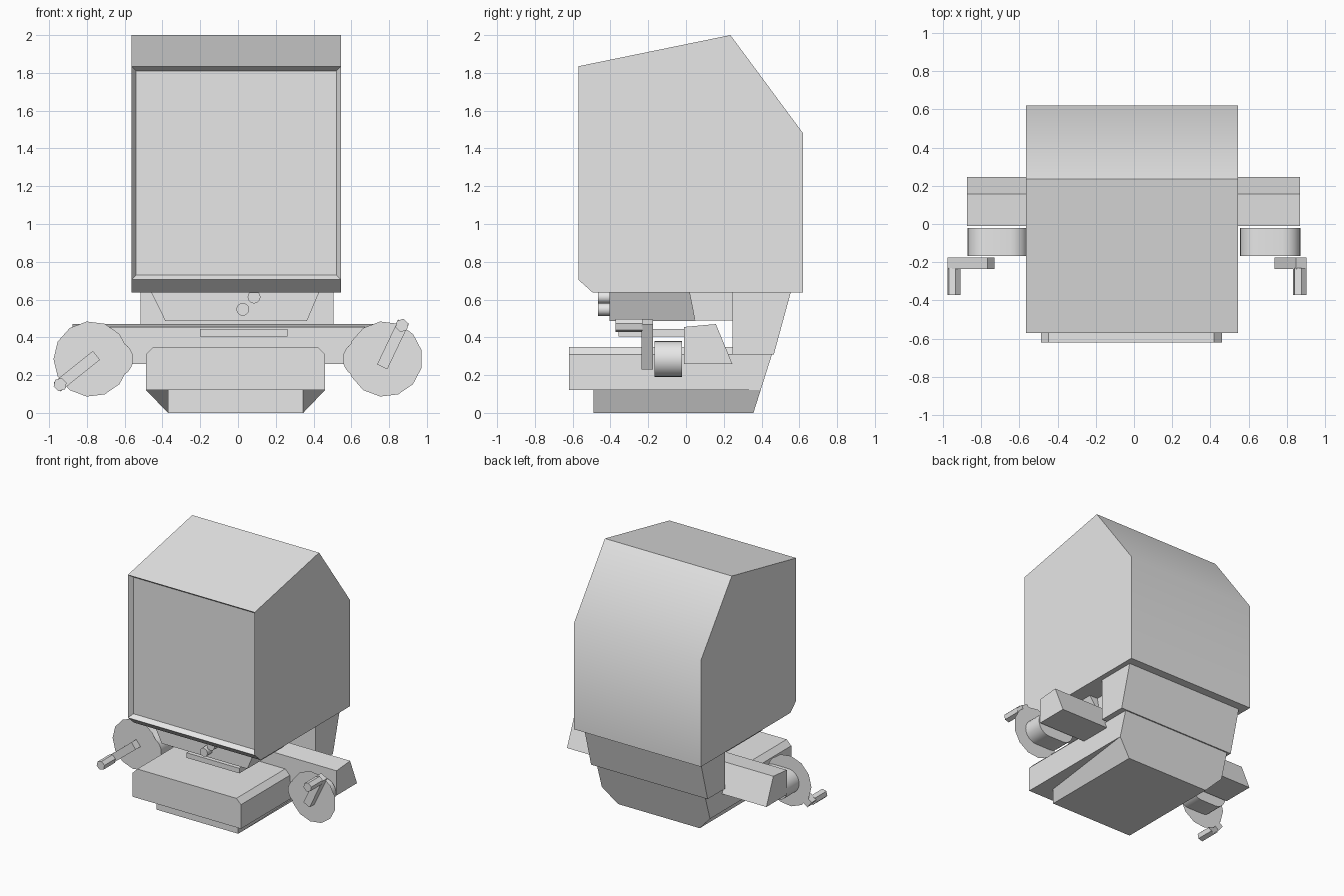
import bpy, bmesh, math
from mathutils import Vector

cube = bpy.data.objects.get("Cube")
if cube:
    bpy.data.objects.remove(cube, do_unlink=True)

grey = bpy.data.materials.new("plain_grey")
grey.use_nodes = True
grey.diffuse_color = (0.8, 0.8, 0.8, 1)
grey.node_tree.nodes["Principled BSDF"].inputs["Base Color"].default_value = (0.8, 0.8, 0.8, 1)


def finish(name, bm, closed=True):
    if closed:
        bmesh.ops.recalc_face_normals(bm, faces=bm.faces)
    mesh = bpy.data.meshes.new(name)
    bm.to_mesh(mesh)
    bm.free()
    mesh.materials.append(grey)
    ob = bpy.data.objects.new(name, mesh)
    bpy.context.collection.objects.link(ob)
    bpy.ops.object.select_all(action='DESELECT')
    ob.select_set(True)
    bpy.context.view_layer.objects.active = ob
    bpy.ops.object.shade_smooth_by_angle(angle=math.radians(39))
    return ob


def prism(profile, axis, lo, hi):
    """Extrude a (y, z) profile along x, or an (x, z) profile along y."""
    bm = bmesh.new()
    place = (lambda p, d: (d, p[0], p[1])) if axis == 'x' else (lambda p, d: (p[0], d, p[1]))
    a = [bm.verts.new(place(p, lo)) for p in profile]
    b = [bm.verts.new(place(p, hi)) for p in profile]
    bm.faces.new(a)
    bm.faces.new(b)
    n = len(profile)
    for i in range(n):
        j = (i + 1) % n
        bm.faces.new((a[i], a[j], b[j], b[i]))
    bmesh.ops.recalc_face_normals(bm, faces=bm.faces)
    return bm


def rect(a0, b0, a1, b1):
    return [(a0, b0), (a1, b0), (a1, b1), (a0, b1)]


def ring(cx, cz, r, n, start=0, sweep=2 * math.pi, closed=True):
    steps = n if closed else n - 1
    return [(cx + r * math.cos(start + sweep * i / steps),
             cz + r * math.sin(start + sweep * i / steps)) for i in range(n)]


def slanted_back(y_at_floor, bm):
    """Lean the rear end of a prism outward with height."""
    for v in bm.verts:
        if v.co.y > 0.3:
            v.co.y = y_at_floor + 0.317 * v.co.z


# Big hood with a recessed front panel
bm = prism([(-0.57, 0.705), (-0.57, 1.835), (0.235, 2.0), (0.62, 1.48),
            (0.62, 0.638), (-0.495, 0.638)], 'x', -0.565, 0.545)
front = [f for f in bm.faces if f.normal.y < -0.99]
bmesh.ops.inset_individual(bm, faces=front, thickness=0.035, depth=-0.035)
finish("hood", bm)

# Rear neck column joining hood and base
finish("neck_column", prism([(0.245, 0.64), (0.555, 0.64), (0.465, 0.31), (0.245, 0.31)],
                            'x', -0.515, 0.505))

# Tapered tray under the hood, with its rear end leaning back
bm = prism([(-0.46, 0.64), (-0.385, 0.487), (0.365, 0.487), (0.43, 0.64)], 'y', -0.405, 0.02)
for v in bm.verts:
    if v.co.z < 0.5 and v.co.y > 0:
        v.co.y = 0.05
finish("under_tray", bm)
finish("tray_support", prism(rect(0.0, 0.488, 0.25, 0.64), 'x', -0.38, 0.36))

# Two knobs on the tray
for side, (x, z) in zip(("lower", "upper"), ((0.025, 0.548), (0.085, 0.613))):
    finish(side + "_knob", prism(ring(x, z, 0.034, 12), 'y', -0.465, -0.39))

# Base with chamfered long edges and a leaning back
bm = prism([(-0.487, 0.12), (0.46, 0.12), (0.46, 0.31), (0.42, 0.35),
            (-0.447, 0.35), (-0.487, 0.31)], 'y', -0.62, 0.4)
slanted_back(0.357, bm)
finish("base", bm)

# Foot that flares to the base width at the rear
bm = prism(rect(-0.37, 0, 0.345, 0.12), 'y', -0.49, 0.4)
for v in bm.verts:
    if v.co.y > 0 and v.co.z > 0.1:
        v.co.x = math.copysign(0.4735, v.co.x) - 0.0135
slanted_back(0.357, bm)
finish("foot", bm)

# Shelf plate and cross bar
finish("shelf_plate", prism(rect(-0.358, 0.405, 0.0, 0.445), 'x', -0.2, 0.262))
finish("cross_bar", prism([(-0.01, 0.26), (0.245, 0.26), (0.158, 0.47), (-0.01, 0.455)],
                          'x', -0.875, 0.87))

# Reels: rounded hub, flat disc, crank arm and handle
cranks = {"left": (1, (0.772, 0.262), (0.868, 0.463)),
          "right": (-1, (-0.765, 0.292), (-0.942, 0.15))}
for side, (s, pivot, grip) in cranks.items():
    cx, cz = s * 0.777, 0.285
    outer = ring(0.777, cz, 0.095, 13, -math.pi / 2, math.pi, False)
    inner = ring(0.65, cz, 0.095, 13, math.pi / 2, math.pi, False)
    hub = [(s * x, z) for x, z in outer + inner]
    finish(side + "_hub", prism(hub, 'y', -0.168, -0.02))

    bm = bmesh.new()
    bm.faces.new([bm.verts.new((x, -0.172, z))
                  for x, z in ring(cx, cz, 0.2, 13, math.pi / 2 + 0.12)])
    finish(side + "_disc", bm, closed=False)

    p, g = Vector(pivot), Vector(grip)
    along = (g - p).normalized() * 0.02
    across = Vector((-along.y, along.x)) * 1.5
    arm = [p - along + across, p - along - across, g + along - across, g + along + across]
    finish(side + "_crank_arm", prism(arm, 'y', -0.235, -0.175))
    finish(side + "_crank_handle", prism(ring(g.x, g.y, 0.036, 6, 0.3), 'y', -0.372, -0.23))
